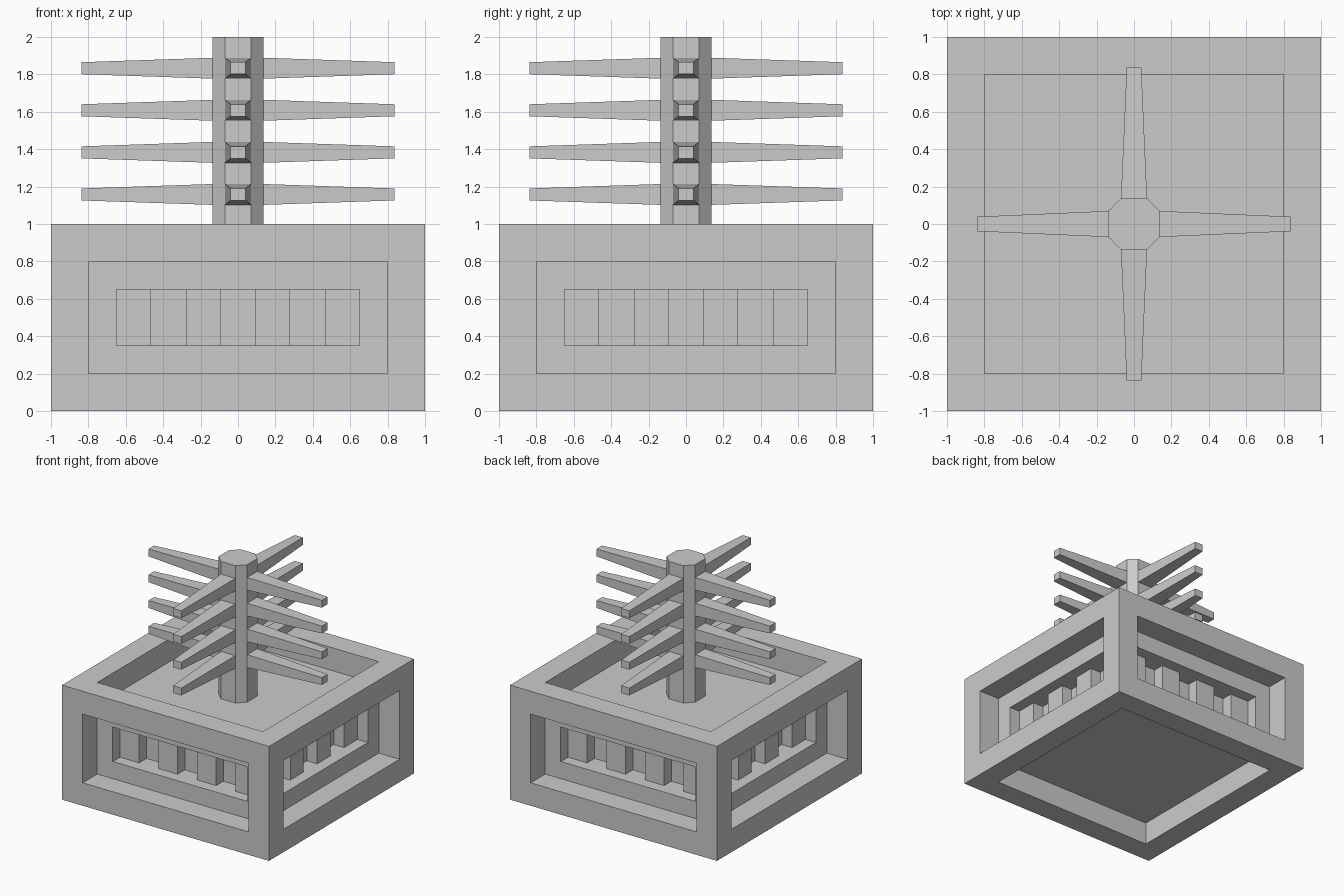
import bpy, bmesh
from math import pi
from mathutils import Matrix, Vector

if "Cube" in bpy.data.objects:
    bpy.data.objects.remove(bpy.data.objects["Cube"])


def finish(name, bm):
    mesh = bpy.data.meshes.new(name)
    bm.to_mesh(mesh)
    bm.free()
    obj = bpy.data.objects.new(name, mesh)
    bpy.context.collection.objects.link(obj)
    return obj


def push_in(bm, faces, depth):
    """Extrude each face straight inwards."""
    bm.normal_update()
    new = bmesh.ops.extrude_discrete_faces(bm, faces=faces)["faces"]
    bm.normal_update()
    for f in new:
        bmesh.ops.translate(bm, verts=f.verts, vec=-f.normal.normalized() * depth)
    return new


def loft(name, bottom, top):
    """Closed solid between two matching rings."""
    bm = bmesh.new()
    a = [bm.verts.new(p) for p in bottom]
    b = [bm.verts.new(p) for p in top]
    n = len(a)
    bm.faces.new(a[::-1])
    bm.faces.new(b)
    for i in range(n):
        j = (i + 1) % n
        bm.faces.new((a[i], a[j], b[j], b[i]))
    bmesh.ops.recalc_face_normals(bm, faces=bm.faces)
    return finish(name, bm)


# Base block: a recessed panel on all six sides, window openings on four
bm = bmesh.new()
bmesh.ops.create_cube(bm, size=1, matrix=Matrix.Translation((0, 0, 0.5)) @ Matrix.Diagonal((2, 2, 1, 1)))
panels = list(bm.faces)
bmesh.ops.inset_individual(bm, faces=panels, thickness=0.2, use_even_offset=True)
panels = push_in(bm, panels, 0.2)
sides = [f for f in panels if abs(f.normal.z) < 0.5]
bmesh.ops.inset_individual(bm, faces=sides, thickness=0.15, use_even_offset=True)
bmesh.ops.delete(bm, geom=sides, context='FACES')
finish("base_block", bm)

# Window grilles: zigzag back wall with seven alternating slats
profile = [(-0.65, -0.8)]
for i in range(7):
    y = -0.7 if i % 2 == 0 else -0.6
    profile += [(-0.65 + 1.3 * (i + k) / 7, y) for k in (0, 1)]
profile.append((0.65, -0.8))

bm = bmesh.new()
low = [bm.verts.new((x, y, 0.35)) for x, y in profile]
high = [bm.verts.new((x, y, 0.65)) for x, y in profile]
bm.faces.new(low[::-1])
bm.faces.new(high)
for i in range(len(profile) - 1):
    bm.faces.new((low[i], low[i + 1], high[i + 1], high[i]))
grille = finish("window_grille_0", bm)
for k in range(1, 4):
    copy = bpy.data.objects.new(f"window_grille_{k}", grille.data)
    copy.rotation_euler.z = k * pi / 2
    bpy.context.collection.objects.link(copy)

# Eight-sided mast standing on the recessed top panel
r, c = 0.137, 0.07
ring = [(r, -c), (r, c), (c, r), (-c, r), (-r, c), (-r, -c), (-c, -r), (c, -r)]
loft("mast", [(x, y, 0.8) for x, y in ring], [(x, y, 2) for x, y in ring])


# Tapered arms: four levels of four
def rect(x, w, h):
    return [(x, -w, -h), (x, w, -h), (x, w, h), (x, -w, h)]


arm = loft("arm_0_0", rect(0.13, 0.07, 0.056), rect(0.838, 0.039, 0.032))
for level in range(4):
    for k in range(4):
        obj = arm
        if level or k:
            obj = bpy.data.objects.new(f"arm_{level}_{k}", arm.data)
            bpy.context.collection.objects.link(obj)
        obj.location = Vector((0, 0, 1.158 + 0.225 * level))
        obj.rotation_euler.z = k * pi / 2
